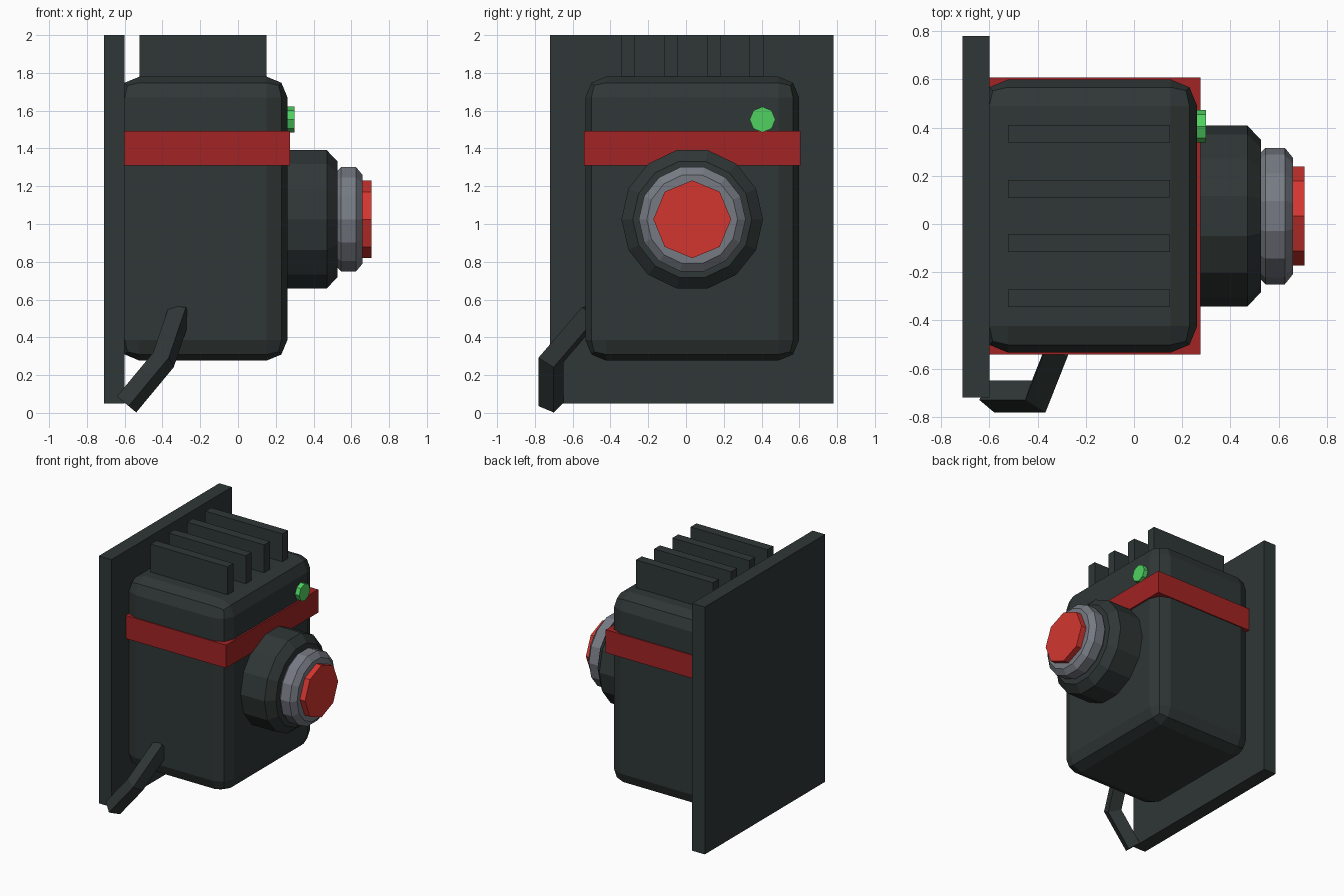
import bpy, bmesh, math
from mathutils import Vector

if "Cube" in bpy.data.objects:
    bpy.data.objects.remove(bpy.data.objects["Cube"])

CY = 0.033  # centre line of the housing in y


def material(name, rgb):
    m = bpy.data.materials.new(name)
    m.diffuse_color = (*rgb, 1)
    m.use_nodes = True
    m.node_tree.nodes["Principled BSDF"].inputs["Base Color"].default_value = m.diffuse_color
    return m


DARK = material("dark grey green", (0.029, 0.038, 0.037))
BAND = material("deep red", (0.36, 0.017, 0.017))
BUTTON = material("bright red", (0.65, 0.037, 0.03))
STEEL = material("steel grey", (0.18, 0.195, 0.225))
GREEN = material("green", (0.08, 0.64, 0.12))


def finish(name, bm, mat):
    bmesh.ops.recalc_face_normals(bm, faces=bm.faces[:])
    me = bpy.data.meshes.new(name)
    bm.to_mesh(me)
    bm.free()
    me.materials.append(mat)
    ob = bpy.data.objects.new(name, me)
    bpy.context.collection.objects.link(ob)
    return ob


def box(name, x, y, z, mat, bevel=0):
    bm = bmesh.new()
    bmesh.ops.create_cube(bm, size=1)
    for v in bm.verts:
        v.co = [(r[0] + r[1]) / 2 + c * (r[1] - r[0]) for c, r in zip(v.co, (x, y, z))]
    if bevel:
        bmesh.ops.bevel(bm, geom=bm.edges[:], offset=bevel, segments=2,
                        profile=0.5, affect='EDGES')
    return finish(name, bm, mat)


def skin(name, rings, mat):
    """Join rings of points into a capped tube."""
    bm = bmesh.new()
    rows = [[bm.verts.new(p) for p in ring] for ring in rings]
    n = len(rows[0])
    for a, b in zip(rows, rows[1:]):
        for i in range(n):
            j = (i + 1) % n
            bm.faces.new((a[i], a[j], b[j], b[i]))
    bm.faces.new(rows[0])
    bm.faces.new(rows[-1])
    return finish(name, bm, mat)


def lathe_x(name, profile, sides, cy, cz, mat):
    """Turn (x, radius) points round an axis along x."""
    angles = [math.tau * i / sides for i in range(sides)]
    rings = [[(x, cy + r * math.cos(a), cz + r * math.sin(a)) for a in angles]
             for x, r in profile]
    return skin(name, rings, mat)


# mounting plate, housing and band
box("back_plate", (-0.71, -0.60), (-0.72, 0.78), (0.05, 2.0), DARK)
box("housing", (-0.632, 0.262), (-0.533, 0.599), (0.277, 1.78), DARK, 0.11)
box("band", (-0.62, 0.275), (-0.541, 0.607), (1.31, 1.492), BAND)

# cooling fins
for i in range(4):
    y = CY + (i - 1.5) * 0.227
    box(f"fin_{i + 1}", (-0.522, 0.15), (y - 0.036, y + 0.036), (1.7, 2.0), DARK)

# dial, collar, push button and indicator lamp
lathe_x("dial_base", [(0.2, 0.375), (0.47, 0.375), (0.527, 0.315)], 14, CY, 1.025, DARK)
lathe_x("collar", [(0.5, 0.262), (0.525, 0.262), (0.545, 0.283), (0.625, 0.283),
                   (0.66, 0.24)], 14, CY, 1.025, STEEL)
lathe_x("push_button", [(0.6, 0.206), (0.706, 0.206)], 8, CY, 1.025, BUTTON)
lathe_x("lamp", [(0.22, 0.068), (0.298, 0.068)], 8, 0.405, 1.553, GREEN)

# bent square lever on the front side
p0, p1, p2 = (Vector(p) for p in ((-0.59, -0.715, 0.045), (-0.395, -0.715, 0.28),
                                  (-0.31, -0.50, 0.53)))
d1, d2 = (p1 - p0).normalized(), (p2 - p1).normalized()
side, out = Vector((0, 1, 0)), Vector((d1.z, 0, -d1.x))
corners = [math.radians(12 + 90 * k) for k in range(4)]
ring0 = [p0 + 0.068 * (math.sin(a) * side + math.cos(a) * out) for a in corners]


def project(points, direction, centre, normal):
    return [p + direction * ((centre - p).dot(normal) / direction.dot(normal)) for p in points]


ring1 = project(ring0, d1, p1, d1 + d2)
ring2 = project(ring1, d2, p2, d2)
skin("lever", [ring0, ring1, ring2], DARK)
